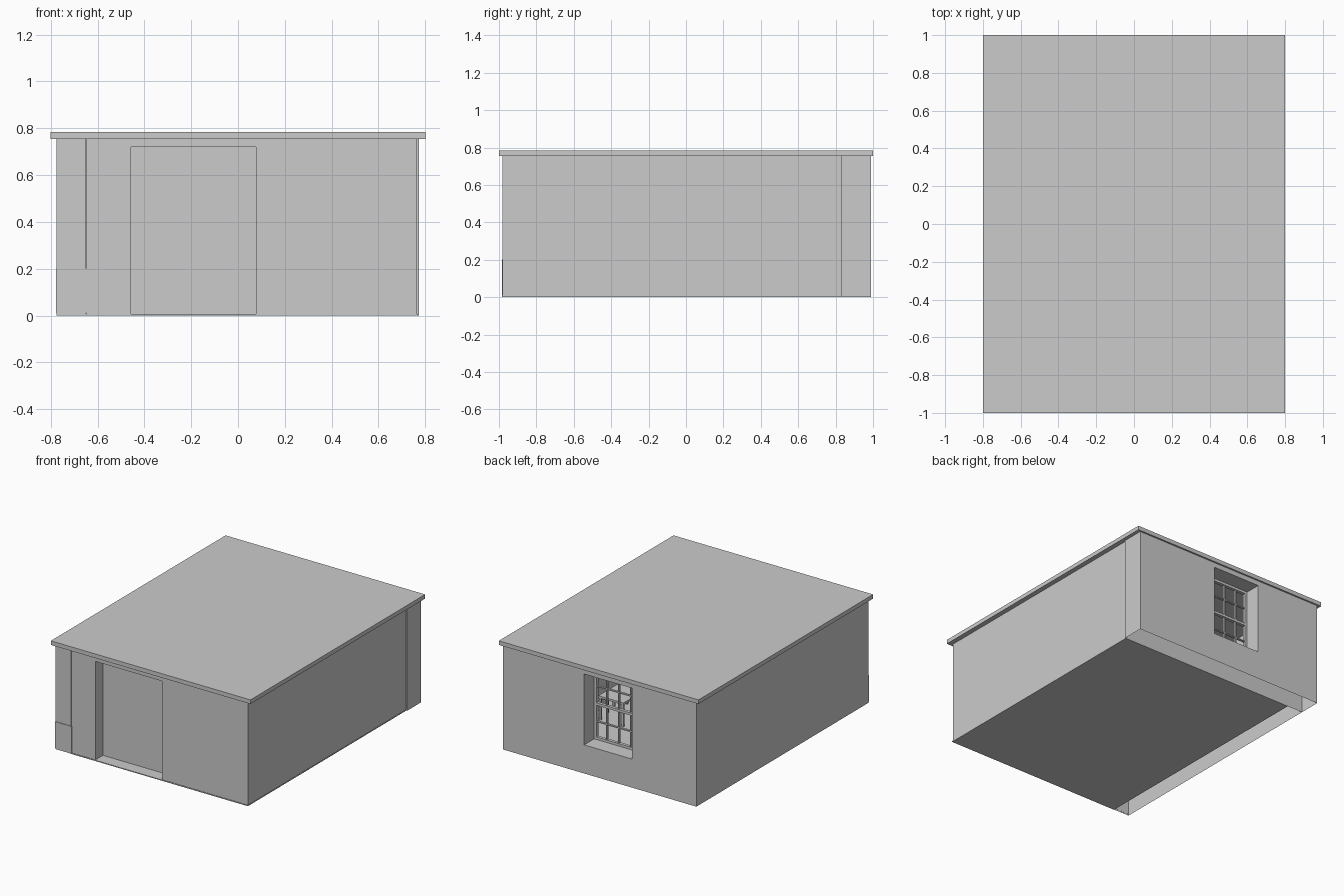
import bpy, bmesh
from mathutils import Vector

old = bpy.data.objects.get("Cube")
if old:
    bpy.data.objects.remove(old, do_unlink=True)

GREY = (0.6, 0.6, 0.6, 1)
plaster = bpy.data.materials.new("plain_grey")
plaster.use_nodes = True
plaster.diffuse_color = GREY
plaster.node_tree.nodes["Principled BSDF"].inputs["Base Color"].default_value = GREY


def add_box(bm, lo, hi):
    lo, hi = Vector(lo), Vector(hi)
    verts = bmesh.ops.create_cube(bm, size=1)["verts"]
    for v in verts:
        v.co = (lo + hi) / 2 + v.co * (hi - lo)


def boxes(name, spans):
    """One object made of boxes, each given by two opposite corners."""
    bm = bmesh.new()
    for lo, hi in spans:
        add_box(bm, lo, hi)
    mesh = bpy.data.meshes.new(name)
    bm.to_mesh(mesh)
    bm.free()
    mesh.materials.append(plaster)
    obj = bpy.data.objects.new(name, mesh)
    bpy.context.collection.objects.link(obj)
    return obj


def cut(obj, spans):
    """Subtract boxes and bake the result."""
    for lo, hi in spans:
        cutter = boxes("cutter", [(lo, hi)])
        cutter.hide_render = True
        mod = obj.modifiers.new("cut", "BOOLEAN")
        mod.operation, mod.solver, mod.object = "DIFFERENCE", "EXACT", cutter
        dg = bpy.context.evaluated_depsgraph_get()
        baked = bpy.data.meshes.new_from_object(obj.evaluated_get(dg))
        obj.modifiers.clear()
        obj.data = baked
        bpy.data.objects.remove(cutter, do_unlink=True)


def open_bottom(obj):
    """Leave the underside of a hollow wall open."""
    bm = bmesh.new()
    bm.from_mesh(obj.data)
    low = [f for f in bm.faces if f.normal.z < -0.9 and f.calc_center_median().z < 0.01]
    bmesh.ops.delete(bm, geom=low, context="FACES")
    bm.to_mesh(obj.data)
    bm.free()


WALL_TOP = 0.755
IN_X, IN_Y = -0.65, 0.83      # inner faces of the right and back walls

# Roof slab and floor plate
boxes("roof", [((-0.8, -1, WALL_TOP), (0.8, 1, 0.785))])
boxes("floor", [((IN_X, -0.984, 0), (0.768, IN_Y, 0.006))])

# Front and left walls in one piece, with the recessed doorway
shell = boxes("front_and_left_wall", [((IN_X + 0.003, -0.98, 0.006), (0.765, IN_Y - 0.002, WALL_TOP))])
cut(shell, [
    ((-0.9, -0.84, -0.1), (0.64, 1, 0.9)),
    ((-0.457, -1.1, -0.1), (0.077, -0.893, 0.72)),
])

# Hollow right wall with the end of its skirting
right = boxes("right_wall", [((-0.775, -0.981, 0), (IN_X, IN_Y, WALL_TOP))])
open_bottom(right)
boxes("skirting_end", [((-0.778, -0.985, 0.01), (IN_X + 0.004, -0.98, 0.2))])

# Hollow back wall with the window opening
W0, W1, Z0, Z1 = -0.259, 0.125, 0.207, 0.72
back = boxes("back_wall", [((-0.775, IN_Y, 0), (0.774, 0.988, WALL_TOP))])
cut(back, [((W0, 0.7, Z0), (W1, 1.1, Z1))])
open_bottom(back)

# Sash window: frame, meeting rail and glazing bars
Y0, Y1, T = 0.85, 0.873, 0.018
MID = (Z0 + Z1) / 2
boxes("window_frame", [
    ((W0, Y0, Z0), (W0 + T, Y1, Z1)),
    ((W1 - T, Y0, Z0), (W1, Y1, Z1)),
    ((W0 + T, Y0, Z0), (W1 - T, Y1, Z0 + T)),
    ((W0 + T, Y0, Z1 - T), (W1 - T, Y1, Z1)),
    ((W0 + T, Y0, MID - T / 2), (W1 - T, Y1, MID + T / 2)),
])
COLS, ROWS, B = 4, 4, 0.004
bars = []
for i in range(1, COLS):
    x = W0 + (W1 - W0) * i / COLS
    bars.append(((x - B, Y0 + B, Z0), (x + B, Y1 - B, Z1)))
for j in range(1, ROWS):
    if j * 2 != ROWS:
        z = Z0 + (Z1 - Z0) * j / ROWS
        bars.append(((W0, Y0 + B, z - B), (W1, Y1 - B, z + B)))
boxes("glazing_bars", bars)


# Simple furniture inside the room
def legged(name, x, y, w, d, top, back_h=0.0):
    spans = [((x - w, y - d, top - 0.015), (x + w, y + d, top))]
    for sx in (-1, 1):
        for sy in (-1, 1):
            cx, cy = x + sx * (w - 0.01), y + sy * (d - 0.01)
            spans.append(((cx - 0.008, cy - 0.008, 0.006), (cx + 0.008, cy + 0.008, top - 0.015)))
    if back_h:
        spans.append(((x + w - 0.015, y - d, top), (x + w, y + d, top + back_h)))
    boxes(name, spans)


legged("table", 0.42, 0.1, 0.1, 0.16, 0.18)
legged("chair", 0.57, 0.1, 0.045, 0.045, 0.11, 0.13)
